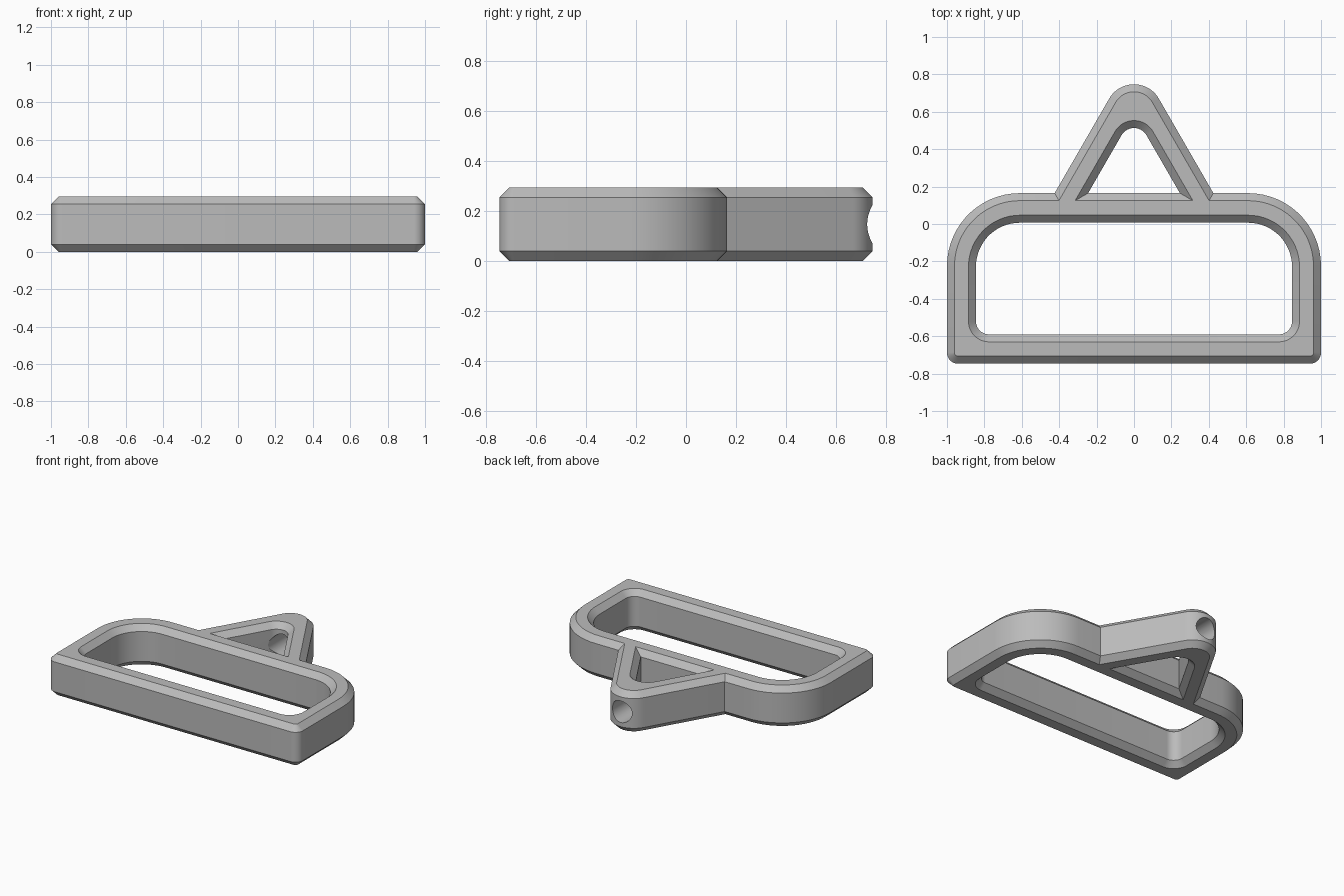
import bpy, bmesh, math
from mathutils import Vector

if "Cube" in bpy.data.objects:
    bpy.data.objects.remove(bpy.data.objects["Cube"])

H, C = 0.295, 0.04      # thickness and chamfer
T = math.sqrt(3)        # slope of the loop's legs


def outline(corners, e):
    """Counter-clockwise (x, y, radius) corners, moved outward by e, as filleted points."""
    pts, n = [], len(corners)
    for i, (x, y, r) in enumerate(corners):
        p = Vector((x, y))
        a = (p - Vector(corners[i - 1][:2])).normalized()
        b = (Vector(corners[(i + 1) % n][:2]) - p).normalized()
        na, nb = Vector((a.y, -a.x)), Vector((b.y, -b.x))
        p = p + (na + nb) * (e / (1 + na.dot(nb)))
        if r == 0:
            pts.append(p)
            continue
        r += e
        turn = math.acos(max(-1, min(1, a.dot(b))))
        centre = p - a * (r * math.tan(turn / 2)) - na * r
        start = math.atan2(na.y, na.x)
        steps = max(6, round(turn / math.radians(6)))
        for k in range(steps + 1):
            t = start + turn * k / steps
            pts.append(centre + Vector((math.cos(t), math.sin(t))) * r)
    return pts


# Outer silhouette, strap slot and triangular opening
silhouette = [(-1, -0.747, 0.06), (1, -0.747, 0.06), (1, 0.165, 0.39),
              (0.735 / T, 0.165, 0), (0, 0.9, 0.153), (-0.735 / T, 0.165, 0),
              (-1, 0.165, 0.39)]
slot = [(-0.845, -0.59, 0.07), (0.845, -0.59, 0.07),
        (0.845, 0.007, 0.235), (-0.845, 0.007, 0.235)]
opening = [(-0.425 / T, 0.165, 0), (0.425 / T, 0.165, 0), (0, 0.59, 0.077)]

# Chamfered walls, then flat caps between them
bm = bmesh.new()
caps = ([], [])
for corners, side in ((silhouette, -1), (slot, 1), (opening, 1)):
    rings = []
    for z, e in ((0, C), (C, 0), (H - C, 0), (H, C)):
        rings.append([bm.verts.new((p.x, p.y, z)) for p in outline(corners, side * e)])
    n = len(rings[0])
    for lo, hi in zip(rings, rings[1:]):
        for i in range(n):
            j = (i + 1) % n
            bm.faces.new((lo[i], lo[j], hi[j], hi[i]))
    for cap, ring in zip(caps, (rings[0], rings[-1])):
        cap += [bm.edges.get((ring[i], ring[(i + 1) % n])) for i in range(n)]
for cap, nz in zip(caps, (-1, 1)):
    bmesh.ops.triangle_fill(bm, use_beauty=True, use_dissolve=False,
                            edges=cap, normal=(0, 0, nz))
bmesh.ops.recalc_face_normals(bm, faces=bm.faces)
mesh = bpy.data.meshes.new("buckle_frame")
bm.to_mesh(mesh)
bm.free()
frame = bpy.data.objects.new("buckle_frame", mesh)
bpy.context.collection.objects.link(frame)

grey = bpy.data.materials.new("plain grey")
grey.diffuse_color = (0.5, 0.5, 0.5, 1)
grey.use_nodes = True
grey.node_tree.nodes["Principled BSDF"].inputs["Base Color"].default_value = grey.diffuse_color
mesh.materials.append(grey)

# Round hole through the tip
bpy.ops.mesh.primitive_cylinder_add(vertices=48, radius=0.078, depth=0.6,
                                    location=(0, 0.65, H / 2),
                                    rotation=(math.pi / 2, 0, 0))
cutter = bpy.context.object
cutter.name = "hole_cutter"
cutter.hide_render = True
cutter.data.materials.append(grey)
cut = frame.modifiers.new("tip hole", 'BOOLEAN')
cut.operation, cut.solver, cut.object = 'DIFFERENCE', 'EXACT', cutter

bpy.ops.object.select_all(action='DESELECT')
frame.select_set(True)
bpy.context.view_layer.objects.active = frame
bpy.ops.object.modifier_apply(modifier=cut.name)
bpy.data.objects.remove(cutter)
bpy.ops.object.shade_smooth_by_angle(angle=math.radians(25))
